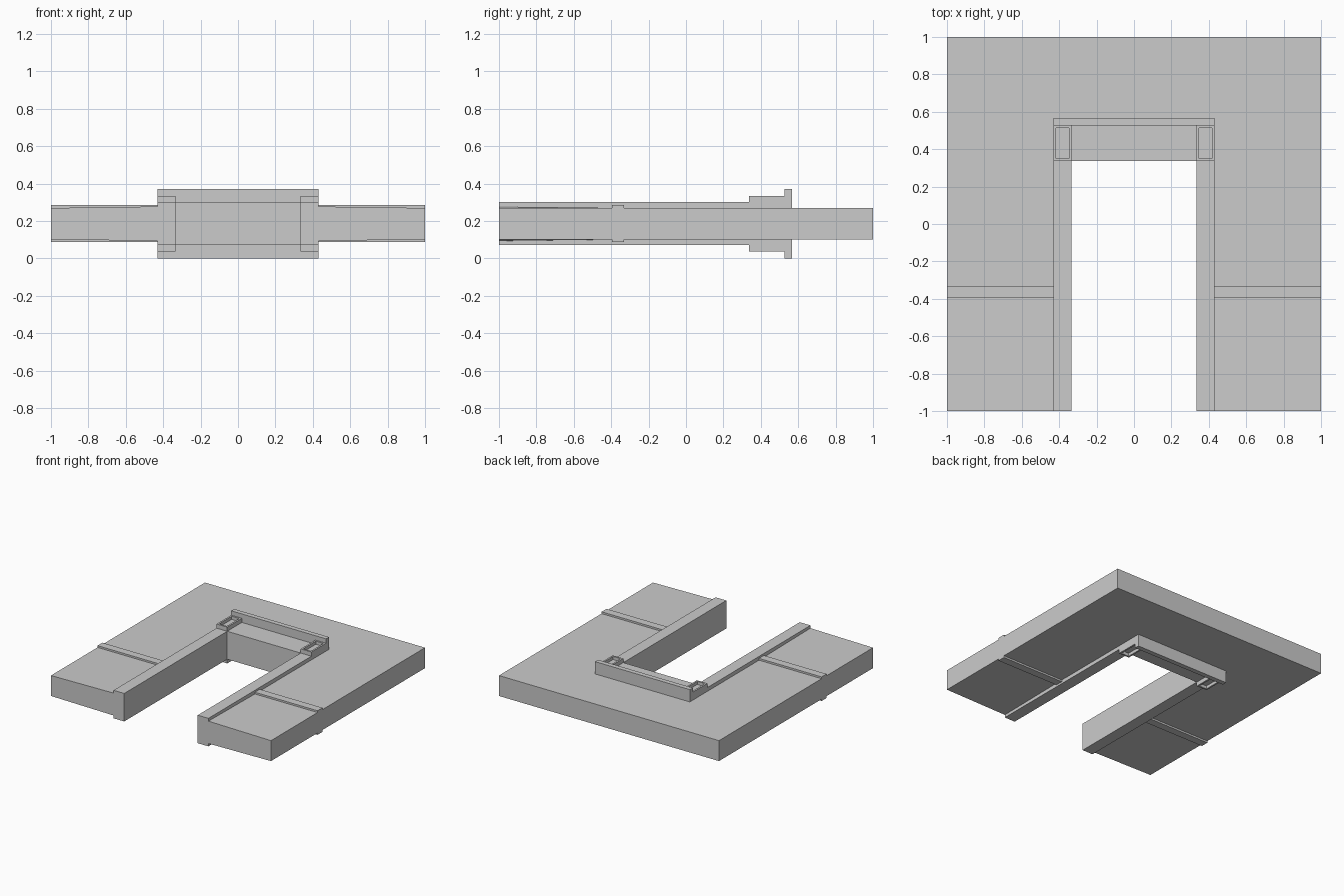
import bpy, bmesh

if "Cube" in bpy.data.objects:
    bpy.data.objects.remove(bpy.data.objects["Cube"])

MID = 0.185            # centre plane of the wall thickness
OPEN, TRIM = 0.334, 0.431   # half widths of the opening and of its trim
HEAD, CAP = 0.337, 0.527    # bottom and top of the header


def box_bm(x0, x1, y0, y1, half):
    bm = bmesh.new()
    bmesh.ops.create_cube(bm, size=1)
    for v in bm.verts:
        v.co.x = x1 if v.co.x > 0 else x0
        v.co.y = y1 if v.co.y > 0 else y0
        v.co.z = MID + (half if v.co.z > 0 else -half)
    return bm


def finish(name, bm, mirror=False):
    bmesh.ops.recalc_face_normals(bm, faces=bm.faces[:])
    me = bpy.data.meshes.new(name)
    bm.to_mesh(me)
    bm.free()
    ob = bpy.data.objects.new(name, me)
    bpy.context.collection.objects.link(ob)
    if mirror:
        ob.modifiers.new("Mirror", 'MIRROR').use_mirror_merge = False
    return ob


# Upper wall: slab with the doorway notch
bm = bmesh.new()
outline = [(-1, -0.36), (-0.4, -0.36), (-0.4, 0.5), (0.4, 0.5),
           (0.4, -0.36), (1, -0.36), (1, 1), (-1, 1)]
face = bm.faces.new([bm.verts.new((x, y, MID - 0.084)) for x, y in outline])
ext = bmesh.ops.extrude_face_region(bm, geom=[face])
for v in ext['geom']:
    if isinstance(v, bmesh.types.BMVert):
        v.co.z = MID + 0.084
finish("upper_wall", bm)

# Lower wall panels: very slightly thicker at the foot beside the door trim
bm = box_bm(TRIM, 1, -1, -0.36, 0.084)
for v in bm.verts:
    if v.co.x < 0.5 and v.co.y < -0.9:
        v.co.z += 0.008 if v.co.z > MID else -0.008
finish("lower_wall", bm, True)

# Chair rail on both wall faces
finish("chair_rail", box_bm(TRIM, 1, -0.396, -0.332, 0.099), True)

# Door jambs and header
finish("door_jamb", box_bm(OPEN, TRIM, -1, HEAD, 0.115), True)
finish("door_header", box_bm(-OPEN, OPEN, HEAD, CAP, 0.115))

# Corner blocks with a sunken panel on each face
bm = box_bm(OPEN, TRIM, HEAD, CAP, 0.149)
bm.normal_update()
panels = [f for f in bm.faces if abs(f.normal.z) > 0.9]
bmesh.ops.inset_individual(bm, faces=panels, thickness=0.02)
inner = bmesh.ops.inset_individual(bm, faces=panels, thickness=0.0005)
for f in panels:
    for v in f.verts:
        v.co.z += -0.025 if v.co.z > MID else 0.025
finish("corner_block", bm, True)

# Cap moulding over the header
finish("header_cap", box_bm(-TRIM, TRIM, CAP, 0.566, 0.185))
